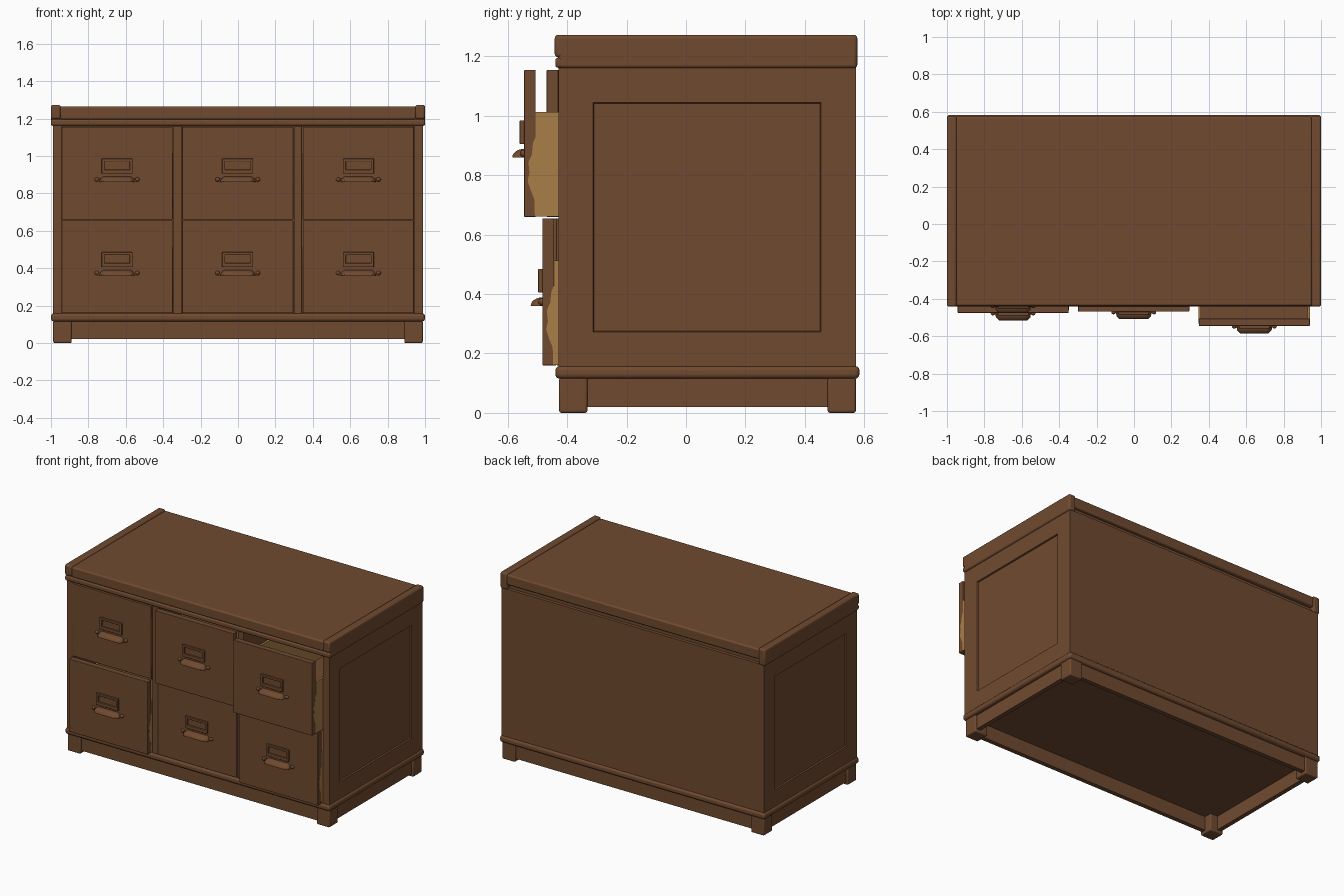
import bpy, bmesh, math
from mathutils import Vector

if "Cube" in bpy.data.objects:
    bpy.data.objects.remove(bpy.data.objects["Cube"])


def material(name, rgb):
    m = bpy.data.materials.new(name)
    m.diffuse_color = (*rgb, 1)
    m.use_nodes = True
    m.node_tree.nodes["Principled BSDF"].inputs["Base Color"].default_value = m.diffuse_color
    return m


BROWN = material("brown wood", (0.163, 0.0685, 0.029))
TAN = material("tan wood", (0.40, 0.21, 0.066))


def finish(name, bm, mat, bevel=0.0):
    bmesh.ops.recalc_face_normals(bm, faces=bm.faces)
    me = bpy.data.meshes.new(name)
    bm.to_mesh(me)
    bm.free()
    me.materials.append(mat)
    ob = bpy.data.objects.new(name, me)
    bpy.context.collection.objects.link(ob)
    if bevel:
        mod = ob.modifiers.new("bevel", 'BEVEL')
        mod.width = bevel
        mod.segments = 3
        mod.limit_method = 'ANGLE'
        bpy.ops.object.select_all(action='DESELECT')
        bpy.context.view_layer.objects.active = ob
        ob.select_set(True)
        bpy.ops.object.shade_smooth_by_angle(angle=math.radians(35))
    return ob


def box_mesh(x0, x1, y0, y1, z0, z1):
    bm = bmesh.new()
    bmesh.ops.create_cube(bm, size=1)
    for v in bm.verts:
        v.co = Vector(((x0 + x1) / 2 + v.co.x * (x1 - x0),
                       (y0 + y1) / 2 + v.co.y * (y1 - y0),
                       (z0 + z1) / 2 + v.co.z * (z1 - z0)))
    return bm


def box(name, x0, x1, y0, y1, z0, z1, bevel=0.0, mat=BROWN):
    return finish(name, box_mesh(x0, x1, y0, y1, z0, z1), mat, bevel)


FRONT, BACK = -0.43, 0.572

# Carcass: base moulding, back, ceiling and dividers
box("base_moulding", -1, 1, -0.44, 0.584, 0.115, 0.158, 0.015)
box("back_panel", -0.945, 0.945, 0.545, BACK, 0.155, 1.165)
box("ceiling", -0.945, 0.945, -0.425, 0.55, 1.158, 1.20)
for x in (-0.3235, 0.3205):
    box("divider", x - 0.022, x + 0.022, FRONT, 0.55, 0.155, 1.16, 0.004)

for s, side in ((-1, "left"), (1, "right")):
    # Side walls with a recessed panel
    xs = sorted((s * 0.943, s * 0.99))
    bm = box_mesh(*xs, FRONT, BACK, 0.155, 1.162)
    bm.normal_update()
    face = [f for f in bm.faces if f.normal.x * s > 0.9]
    bmesh.ops.inset_region(bm, faces=face, thickness=0.166)
    bmesh.ops.inset_region(bm, faces=face, thickness=0.004, depth=-0.01)
    finish(side + "_side_wall", bm, BROWN)
    # Raised end caps of the top
    xs = sorted((s * 0.948, s))
    box(side + "_top_cap", *xs, -0.43, 0.577, 1.16, 1.273, 0.012)
    box(side + "_top_cap_nose", *xs, -0.442, -0.38, 1.197, 1.273, 0.012)
    # Side skirt
    xs = sorted((s * 0.945, s * 0.975))
    box(side + "_skirt", *xs, -0.40, 0.55, 0.02, 0.118)
    # Feet
    xs = sorted((s * 0.89, s * 0.988))
    for y, end in ((-0.427, "front"), (0.477, "back")):
        box(f"{end}_{side}_foot", *xs, y, y + 0.095, 0, 0.12, 0.008)

# Top board, front moulding, front and back skirts
box("top_board", -0.952, 0.952, -0.437, 0.575, 1.195, 1.265, 0.01)
box("top_front_moulding", -1, 1, -0.44, -0.38, 1.162, 1.196, 0.01)
box("front_skirt", -0.93, 0.93, -0.415, -0.385, 0.02, 0.118)
box("back_skirt", -0.93, 0.93, 0.53, 0.56, 0.02, 0.118)


def cup_pull(cx, y, z):
    # Quarter-round cup that narrows toward its top
    bm = bmesh.new()
    rings = []
    for i in range(7):
        a = math.radians(85) * i / 6
        d, h = 0.04 * math.cos(a), 0.029 * math.sin(a)
        w = 0.096 - 0.022 * math.sin(a) ** 2
        pts = ((-w, 0), (-w + 0.004, -d * 0.6), (-w + 0.02, -d),
               (w - 0.02, -d), (w - 0.004, -d * 0.6), (w, 0))
        rings.append([bm.verts.new((cx + px, y + py, z + h)) for px, py in pts])
    for a, b in zip(rings, rings[1:]):
        for j in range(5):
            bm.faces.new((a[j], a[j + 1], b[j + 1], b[j]))
    bm.faces.new(rings[0])
    bm.faces.new(rings[-1])
    ob = finish("cup_pull", bm, BROWN)
    ob.data.shade_smooth()
    bpy.ops.object.select_all(action='DESELECT')
    bpy.context.view_layer.objects.active = ob
    ob.select_set(True)
    bpy.ops.object.shade_smooth_by_angle(angle=math.radians(35))
    # Mounting flange with round ears
    box("pull_flange", cx - 0.108, cx + 0.108, y - 0.008, y + 0.002, z, z + 0.018, 0.004)
    for s in (-1, 1):
        bm = bmesh.new()
        bmesh.ops.create_uvsphere(bm, u_segments=12, v_segments=8, radius=0.012)
        for v in bm.verts:
            v.co += Vector((cx + s * 0.108, y - 0.002, z + 0.014))
        for f in bm.faces:
            f.smooth = True
        finish("pull_ear", bm, BROWN)


def label_holder(cx, y, z):
    w, h = 0.083, 0.08
    box("label_plate", cx - w + 0.005, cx + w - 0.005, y - 0.005, y + 0.002, z + 0.004, z + h - 0.004)
    box("label_frame_bottom", cx - w, cx + w, y - 0.015, y, z, z + 0.022, 0.003)
    box("label_frame_top", cx - w, cx + w, y - 0.015, y, z + h - 0.015, z + h, 0.003)
    for s in (-1, 1):
        xs = sorted((cx + s * w, cx + s * (w - 0.016)))
        box("label_frame_side", *xs, y - 0.015, y, z, z + h, 0.003)


def drawer(cx, z, y):
    w, back = 0.297, 0.48
    box("drawer_front", cx - w, cx + w, y, y + 0.039, z, z + 0.495, 0.003)
    box("drawer_floor", cx - w + 0.01, cx + w - 0.01, y + 0.03, back, z + 0.01, z + 0.025)
    box("drawer_back", cx - w, cx + w, back, back + 0.015, z, z + 0.35, 0, TAN)
    # Tan sides with a scalloped joint that laps onto the front
    edge = [(0.039, 0.353), (0.039, 0.27), (0.03, 0.25), (0.026, 0.21), (0.014, 0.185),
            (0.018, 0.15), (0.012, 0.12), (0.022, 0.09), (0.034, 0.06), (0.036, 0.001)]
    for s in (-1, 1):
        bm = bmesh.new()
        pts = [(y + a, z + b) for a, b in edge] + [(back, z + 0.001), (back, z + 0.353)]
        f = bm.faces.new([bm.verts.new((cx + s * (w + 0.001), a, b)) for a, b in pts])
        ext = bmesh.ops.extrude_face_region(bm, geom=[f])["geom"]
        for v in ext:
            if isinstance(v, bmesh.types.BMVert):
                v.co.x -= s * 0.014
        finish("drawer_side", bm, TAN)
    label_holder(cx, y, z + 0.245)
    cup_pull(cx, y, z + 0.2)


# Six drawers, each pulled out by a different amount
for cx, upper, lower in ((-0.6465, -0.436, -0.475), (-0.0015, -0.469, -0.436), (0.6435, -0.545, -0.483)):
    drawer(cx, 0.66, upper)
    drawer(cx, 0.16, lower)
